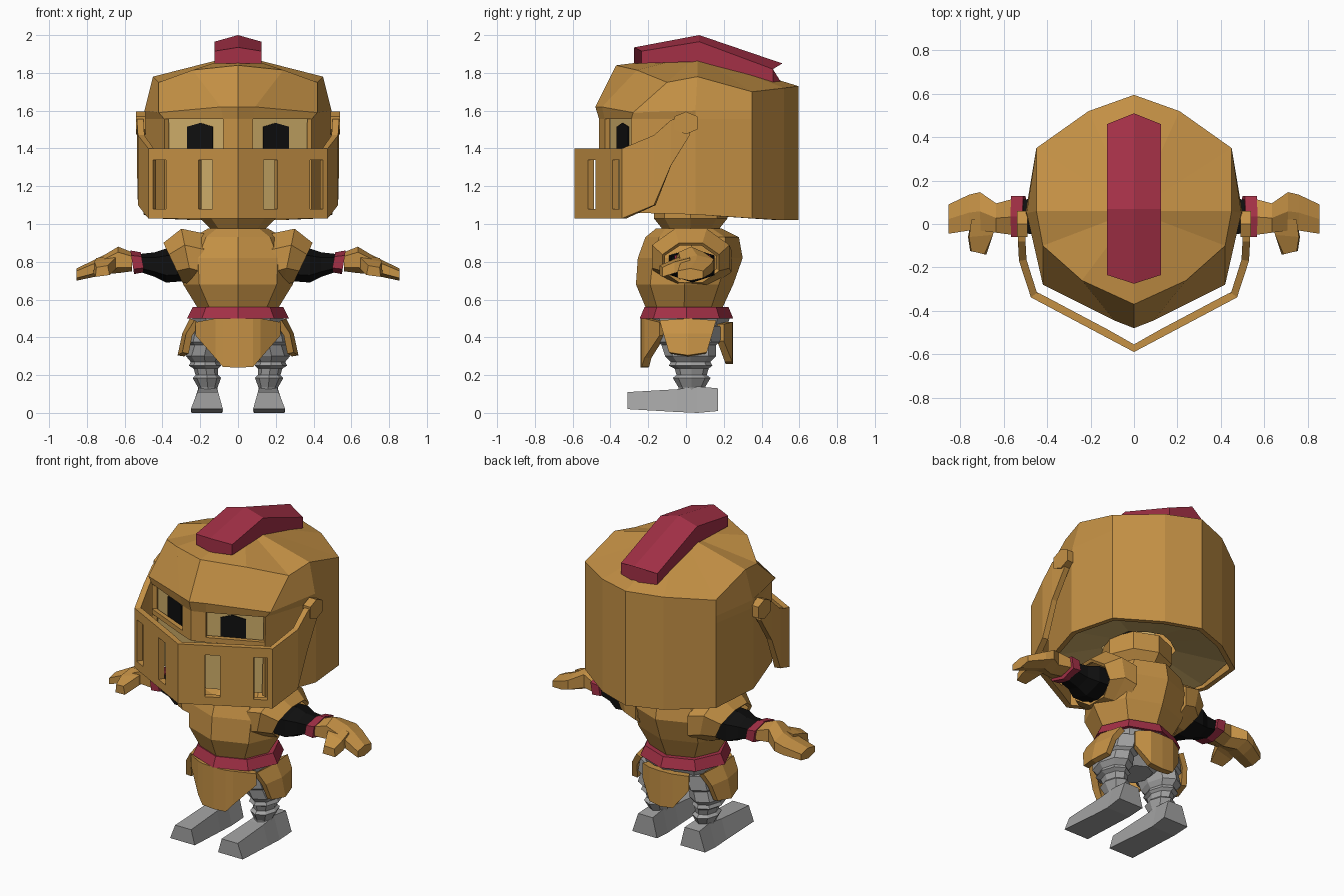
import bpy, math
from mathutils import Vector

if "Cube" in bpy.data.objects:
    bpy.data.objects.remove(bpy.data.objects["Cube"])


def material(name, rgb):
    m = bpy.data.materials.new(name)
    m.diffuse_color = (*rgb, 1)
    m.use_nodes = True
    m.node_tree.nodes["Principled BSDF"].inputs["Base Color"].default_value = m.diffuse_color
    return m


GOLD = material("bronze", (0.56, 0.285, 0.06))
RED = material("crimson", (0.37, 0.03, 0.062))
GREY = material("grey_cloth", (0.36, 0.36, 0.36))
SKIN = material("skin", (0.62, 0.42, 0.14))
BLACK = material("black", (0.005, 0.005, 0.005))


def make(name, verts, faces, mat, mirror=False, thick=0):
    me = bpy.data.meshes.new(name)
    me.from_pydata([tuple(v) for v in verts], [], faces)
    me.materials.append(mat)
    ob = bpy.data.objects.new(name, me)
    bpy.context.collection.objects.link(ob)
    if mirror:
        md = ob.modifiers.new("mirror", 'MIRROR')
        md.merge_threshold = 0.0005
    if thick:
        md = ob.modifiers.new("shell", 'SOLIDIFY')
        md.thickness = thick
        md.offset = -1
    return ob


def grid(name, cols, mat, thick=0, skip=(), apex=None, mirror=True):
    """Sheet of quads from columns of points; columns run rightward seen from outside."""
    rows = len(cols[0])
    verts = [p for c in cols for p in c]
    faces = []
    for c in range(len(cols) - 1):
        for r in range(rows - 1):
            if (c, r) not in skip:
                a, b = c * rows + r, (c + 1) * rows + r
                faces.append((a, b, b + 1, a + 1))
        if apex:
            faces.append(((c + 1) * rows - 1, (c + 2) * rows - 1, len(verts)))
    return make(name, verts + ([apex] if apex else []), faces, mat, mirror, thick)


def loft(name, rings, mat, mirror=False):
    """Closed solid through rings with equal point counts."""
    n = len(rings[0])
    verts = [p for r in rings for p in r]
    faces = [tuple(reversed(range(n))), tuple(range(len(verts) - n, len(verts)))]
    for k in range(len(rings) - 1):
        for i in range(n):
            j = (i + 1) % n
            faces.append((k * n + i, k * n + j, (k + 1) * n + j, (k + 1) * n + i))
    return make(name, verts, faces, mat, mirror)


def zring(z, cx, rx, y0, y1, n=8):
    """Horizontal oval with a vertex at the front centre."""
    cy, ry = (y0 + y1) / 2, (y1 - y0) / 2
    return [(cx + rx * math.sin(t), cy - ry * math.cos(t), z)
            for t in (2 * math.pi * i / n for i in range(n))]


def xring(x, y0, y1, z0, z1, n=6, lean=0):
    """Oval across the x axis; lean moves its top outward."""
    cy, ry, cz, rz = (y0 + y1) / 2, (y1 - y0) / 2, (z0 + z1) / 2, (z1 - z0) / 2
    pts = []
    for i in range(n):
        t = 2 * math.pi * (i + 0.5) / n
        c, s = math.cos(t), math.sin(t)
        k = 1 / math.cos(math.pi / n)
        s = max(-1, min(1, s * k))
        c = max(-1, min(1, c * k))
        pts.append((x + lean * s, cy + ry * c, cz + rz * s))
    return pts


# Helmet shell: half outline, with the eye openings and the lower face left open
outline = [(0, -.46), (.08, -.43), (.39, -.29), (.5, .05), (.45, .35), (.21, .52), (0, .595)]
low = [1.06, 1.06, 1.06, 1.05, 1.03, 1.02, 1.02]
brow = [(0, -.48, 1.62), (.09, -.445, 1.62), (.42, -.28, 1.59), (.495, .05, 1.6),
        (.45, .35, 1.6), (.21, .52, 1.62), (0, .595, 1.62)]
crown = [(0, -.37, 1.84), (.24, -.26, 1.815), (.42, -.1, 1.75), (.45, .06, 1.78),
         (.45, .35, 1.70), (.21, .52, 1.72), (0, .595, 1.73)]
cols = [[(x, y, z) for z in (low[i], 1.37, 1.40, 1.555)] + [brow[i], crown[i]]
        for i, (x, y) in enumerate(outline)]
grid("helmet", cols, GOLD, .03, {(0, 0), (1, 0), (1, 2)}, (0, .06, 1.895))

# Head inside the helmet, with a sloping underside
face = [(0, -.42), (.40, -.245), (.46, .05), (.41, .33), (.19, .485), (0, .555)]
cols = [[(x * .42, y * .42 + .02, 1.13), (x, y, 1.065), (x, y, 1.6)] for x, y in face]
grid("head", cols, SKIN, 0, (), (0, .06, 1.7))


# Pupils lie on the slanted face
def on_face(x, z):
    return (x, -.426 + x * .4375, z)


grid("pupil", [[on_face(x, 1.36), on_face(x, z)] for x, z in
               ((.135, 1.515), (.2, 1.535), (.27, 1.515))], BLACK, .006)

# Visor: slitted front panels and arms rising to the hinges
cols = []
for x in (0, .135, .21, .38, .45, .475):
    y = -.59 + x * .53
    cols.append([(x, y, z) for z in (1.03, 1.08, 1.34, 1.40)])
for x, y, z0, z1 in ((.53, -.17, 1.10, 1.47), (.535, -.08, 1.31, 1.55), (.53, .02, 1.47, 1.58)):
    cols.append([(x, y, z0 + (z1 - z0) * f) for f in (0, .135, .84, 1)])
grid("visor", cols, GOLD, .035, {(1, 1), (3, 1)})
loft("visor_hinge", [xring(.49, -.06, .06, 1.475, 1.595), xring(.54, -.06, .06, 1.475, 1.595)],
     GOLD, True)

# Crest: ridged strip bent over the crown
crest = []
for ys, yc, zb, zs, zt in ((-.235, -.275, 1.85, 1.915, 1.935), (.07, .07, 1.86, 1.965, 2.0),
                           (.46, .51, 1.74, 1.82, 1.85)):
    crest.append([(-.125, ys, zb), (0, yc, zb), (.125, ys, zb),
                  (.125, ys, zs), (0, yc, zt), (-.125, ys, zs)])
loft("crest", crest, RED)

# Neck collar, chest armour and belt
loft("collar", [zring(.94, 0, .14, -.12, .17), zring(.98, 0, .15, -.13, .18),
                zring(1.03, 0, .2, -.17, .22), zring(1.14, 0, .2, -.17, .22)], GOLD)
loft("chest", [zring(.55, 0, .21, -.21, .19), zring(.68, 0, .29, -.265, .25),
               zring(.82, 0, .30, -.255, .30), zring(.93, 0, .24, -.215, .28),
               zring(.975, 0, .16, -.16, .19)], GOLD)
loft("belt", [zring(.50, 0, .27, -.245, .25), zring(.56, 0, .24, -.22, .225)], RED)

# Shoulder guards: open shells tilted over the arms
rings = [xring(.18, -.17, .24, .66, .95, 8), xring(.27, -.18, .23, .68, .975, 8, .03),
         xring(.345, -.125, .175, .69, .90, 8, .05)]
n = 8
rings = [r + r[:1] for r in rings]
grid("shoulder_guard", [[r[i] for r in rings] for i in range(n + 1)], GOLD, .02)

# Arms, cuffs and gauntlets
loft("arm", [xring(.25, -.09, .15, .70, .87), xring(.38, -.08, .15, .69, .87),
             xring(.44, -.05, .12, .72, .85), xring(.53, -.04, .11, .75, .84)], BLACK, True)
loft("cuff", [xring(.505, -.06, .13, .745, .85, 6, .01),
              xring(.56, -.06, .13, .735, .86, 6, .01)], RED, True)
loft("gauntlet", [xring(.56, -.05, .115, .75, .85), xring(.635, -.04, .095, .74, .88),
                  xring(.71, -.03, .147, .735, .835), xring(.76, -.03, .135, .72, .81),
                  xring(.855, -.045, .09, .70, .765)], GOLD, True)
loft("thumb", [[(.635, .02, .77), (.75, .02, .76), (.75, .02, .82), (.635, .02, .84)],
               [(.65, -.05, .76), (.765, -.06, .74), (.76, -.06, .80), (.65, -.05, .82)],
               [(.68, -.14, .73), (.755, -.125, .72), (.75, -.125, .77), (.69, -.14, .78)]],
     GOLD, True)

# Hips and the stepped leg wrappings
loft("hips", [zring(.33, 0, .09, -.10, .12), zring(.42, 0, .22, -.18, .2),
              zring(.51, 0, .245, -.21, .235)], GREY)
leg = ((.12, .16, .05, -.04, .10), (.135, .16, .052, -.04, .10), (.185, .165, .075, -.07, .13),
       (.2, .165, .06, -.05, .11), (.235, .17, .065, -.06, .12), (.25, .175, .085, -.09, .14),
       (.27, .175, .075, -.08, .13), (.30, .178, .097, -.11, .16), (.36, .165, .09, -.13, .16),
       (.375, .16, .11, -.15, .18), (.46, .135, .12, -.17, .19))
loft("leg", [zring(*r) for r in leg], GREY, True)
foot = []
for y, wb, wt, z0, z1 in ((-.31, .085, .06, .02, .11), (-.05, .08, .055, .005, .125),
                          (.06, .08, .05, 0, .14), (.17, .085, .055, .01, .13)):
    foot.append([(.165 - wb, y, z0), (.165 - wt, y, z1), (.165 + wt - .01, y, z1),
                 (.165 + wb, y, z0)])
loft("foot", foot, GREY, True)


# Hanging skirt plates
def plate(name, cols, flip=False):
    pts = [[(x, y, z0), (x, y, z1)] for x, y, z0, z1 in cols]
    grid(name, pts[::-1] if flip else pts, GOLD, .04)


plate("front_plate", [(0, -.24, .24, .5), (.08, -.235, .243, .5),
                      (.12, -.22, .29, .5), (.225, -.14, .41, .48)])
plate("back_plate", [(0, .25, .26, .48), (.08, .245, .27, .48), (.16, .2, .38, .47)], True)
grid("side_plate", [[(.295, -.09, .32), (.275, -.12, .42), (.23, -.14, .49)],
                    [(.32, .01, .305), (.295, .01, .42), (.255, .01, .50)],
                    [(.295, .11, .32), (.275, .14, .42), (.23, .16, .49)]], GOLD, .035)
